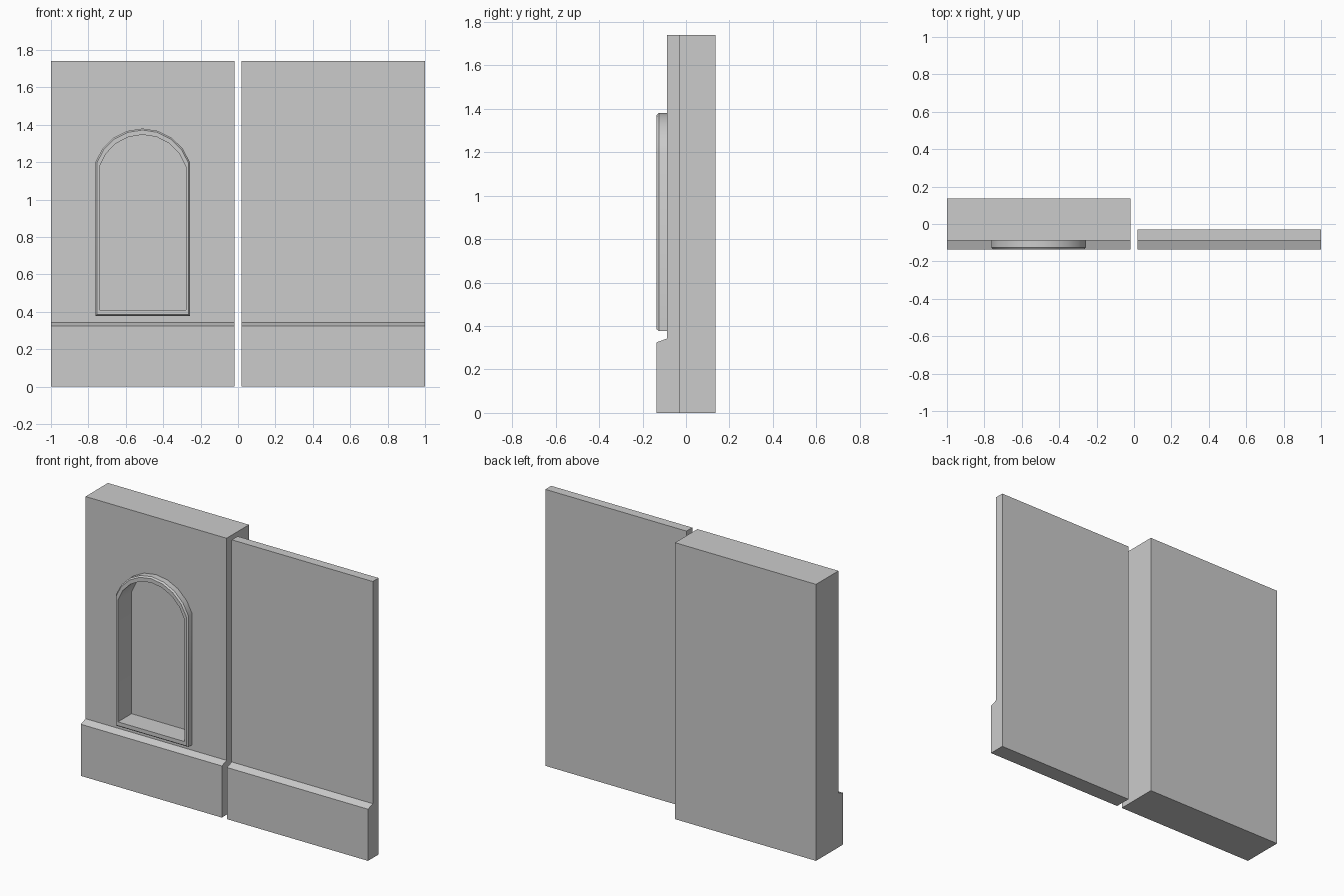
import bpy, bmesh, math

cube = bpy.data.objects.get("Cube")
if cube:
    bpy.data.objects.remove(cube)

GREY = (0.6, 0.6, 0.6, 1)
stone = bpy.data.materials.new("plain grey")
stone.use_nodes = True
stone.diffuse_color = GREY
stone.node_tree.nodes["Principled BSDF"].inputs["Base Color"].default_value = GREY

WALL_FRONT, BASE_FRONT = -0.088, -0.135
HEIGHT = 1.74
NICHE_X, NICHE_BACK = -0.51, 0.0


def make_object(name, bm):
    bmesh.ops.recalc_face_normals(bm, faces=bm.faces)
    mesh = bpy.data.meshes.new(name)
    bm.to_mesh(mesh)
    bm.free()
    mesh.materials.append(stone)
    obj = bpy.data.objects.new(name, mesh)
    bpy.context.collection.objects.link(obj)
    return obj


def skin(bm, rings, closed=False, caps=False):
    """Join rings of points with quads."""
    loops = [[bm.verts.new(p) for p in ring] for ring in rings]
    pairs = list(zip(loops, loops[1:]))
    if closed:
        pairs.append((loops[-1], loops[0]))
    for a, b in pairs:
        for i in range(len(a)):
            j = (i + 1) % len(a)
            bm.faces.new((a[i], a[j], b[j], b[i]))
    if caps:
        bm.faces.new(loops[0])
        bm.faces.new(loops[-1])


def wall(name, x0, x1, back):
    """Wall slab with a projecting plinth and sloped ledge."""
    profile = [(BASE_FRONT, 0), (BASE_FRONT, 0.325), (WALL_FRONT, 0.342),
               (WALL_FRONT, HEIGHT), (back, HEIGHT), (back, 0)]
    bm = bmesh.new()
    skin(bm, [[(x, y, z) for y, z in profile] for x in (x0, x1)], caps=True)
    return make_object(name, bm)


def arch(y, half, bottom, spring, rise, steps=8):
    """Outline of a round-headed opening at depth y."""
    radius = (half ** 2 + rise ** 2) / (2 * rise)
    sweep = 2 * math.atan(rise / half)
    centre = spring + rise - radius
    pts = [(NICHE_X - half, y, bottom), (NICHE_X + half, y, bottom)]
    for i in range(steps + 1):
        a = sweep * (1 - 2 * i / steps)
        pts.append((NICHE_X + radius * math.sin(a), y, centre + radius * math.cos(a)))
    return pts


def outer(y, inset=0):
    return arch(y, 0.253 - inset, 0.377 + inset, 1.2 - inset / 2, 0.18 - inset / 2)


def inner(y):
    return arch(y, 0.231, 0.409, 1.175, 0.172)


# Walls
niche_wall = wall("niche_wall", -1, -0.018, 0.135)
wall("thin_wall", 0.018, 1, -0.03)

# Niche recess
bm = bmesh.new()
skin(bm, [inner(-0.3), inner(NICHE_BACK)], caps=True)
cutter = make_object("niche_cutter", bm)
cutter.hide_render = True
cut = niche_wall.modifiers.new("niche", 'BOOLEAN')
cut.operation = 'DIFFERENCE'
cut.solver = 'EXACT'
cut.object = cutter
bpy.context.view_layer.objects.active = niche_wall
bpy.ops.object.modifier_apply(modifier=cut.name)
bpy.data.objects.remove(cutter)

# Raised frame around the niche, chamfered on its outer edge
bm = bmesh.new()
skin(bm, [outer(WALL_FRONT), outer(-0.125), outer(BASE_FRONT, 0.008),
          inner(BASE_FRONT), inner(WALL_FRONT)])
frame = make_object("niche_frame", bm)

# Smooth the arch curves, keep the corners crisp
for obj in (niche_wall, frame):
    bpy.ops.object.select_all(action='DESELECT')
    obj.select_set(True)
    bpy.context.view_layer.objects.active = obj
    bpy.ops.object.shade_smooth_by_angle(angle=math.radians(35))
